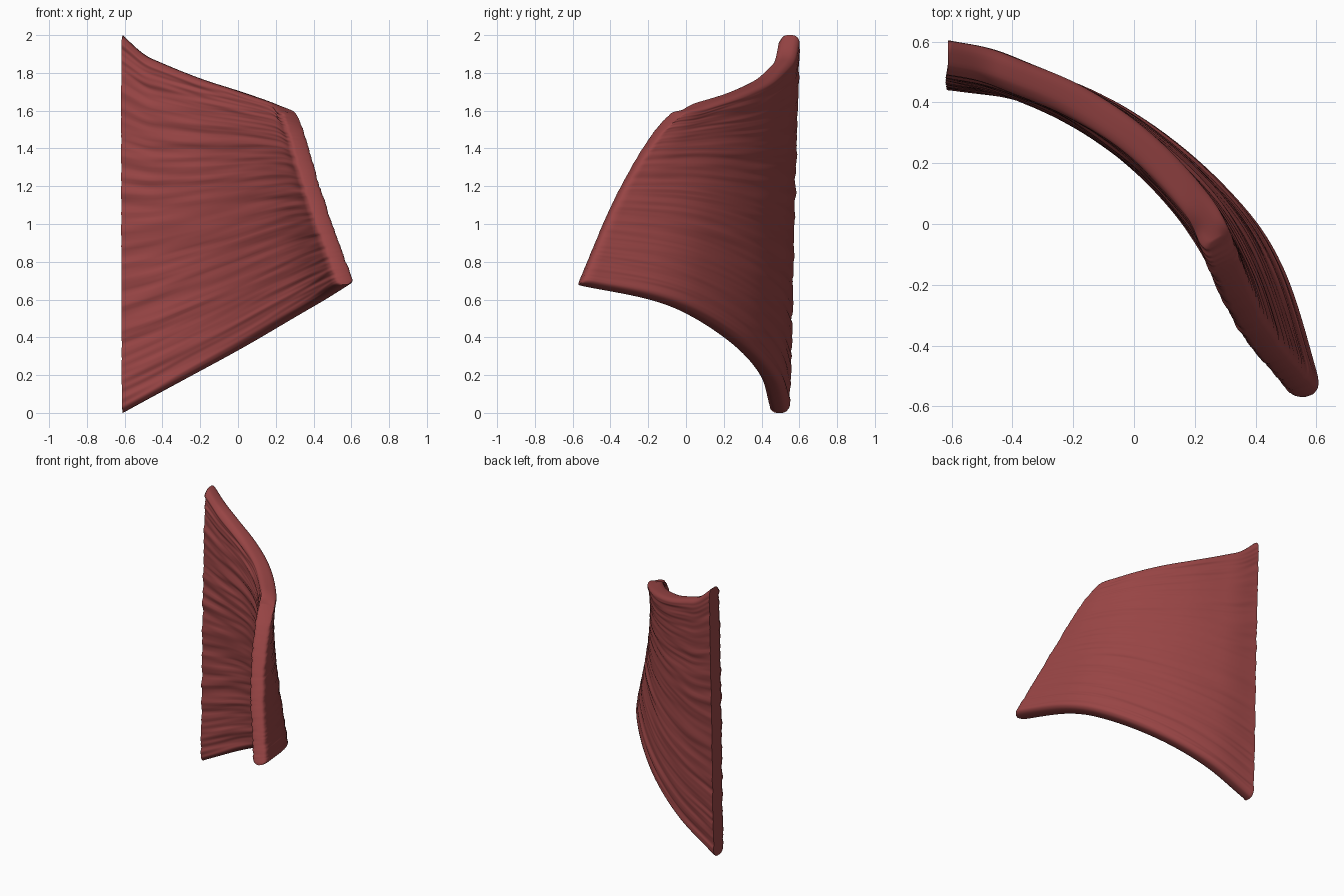
import bpy, bmesh, math
from mathutils import Vector, noise

if "Cube" in bpy.data.objects:
    bpy.data.objects.remove(bpy.data.objects["Cube"])

NU, NV = 60, 170       # samples along / across the fibres
HALF = 0.054           # half thickness of the sheet


def spline(points):
    """Catmull-Rom curve through points, returned as f(t) by arc length."""
    p = [Vector(q) for q in points]
    p = [2 * p[0] - p[1]] + p + [2 * p[-1] - p[-2]]
    dense = []
    for i in range(1, len(p) - 2):
        a, b, c, d = p[i - 1:i + 3]
        for k in range(30):
            t = k / 30
            dense.append(0.5 * (2 * b + (c - a) * t + (2 * a - 5 * b + 4 * c - d) * t ** 2
                                + (3 * b - a - 3 * c + d) * t ** 3))
    dense.append(p[-2])
    dist = [0.0]
    for a, b in zip(dense, dense[1:]):
        dist.append(dist[-1] + (b - a).length)

    def f(t):
        s = t * dist[-1]
        i = 0
        while i < len(dist) - 2 and dist[i + 1] < s:
            i += 1
        return dense[i].lerp(dense[i + 1], (s - dist[i]) / (dist[i + 1] - dist[i]))
    return f


# Four border curves of the sheet's middle surface
bottom = spline([(-.612, .495, 0), (-.3, .445, .17), (0, .305, .335), (.28, .07, .5),
                 (.45, -.17, .6), (.575, -.565, .68)])
top = spline([(-.612, .55, 2), (-.5, .53, 1.9), (-.4, .495, 1.85), (-.2, .41, 1.77),
              (0, .28, 1.705), (.2, .08, 1.635), (.27, -.05, 1.59)])
left = spline([(-.612, .495, 0), (-.612, .51, .5), (-.612, .52, 1), (-.612, .55, 2)])
free = spline([(.575, -.565, .68), (.44, -.41, 1.05), (.36, -.28, 1.3),
               (.31, -.16, 1.48), (.27, -.05, 1.59)])


def spread(n, pack):
    """Parameters from 0 to 1, packed toward both ends."""
    return [(1 - pack) * i / n + pack * (0.5 - 0.5 * math.cos(math.pi * i / n))
            for i in range(n + 1)]


us, vs = spread(NU, .8), spread(NV, .8)
B, T = [bottom(u) for u in us], [top(u) for u in us]
L, F = [left(v) for v in vs], [free(v) for v in vs]

# Coons patch between the borders
mid = [[B[i] * (1 - v) + T[i] * v + L[j] * (1 - u) + F[j] * u
        - (B[0] * (1 - u) * (1 - v) + B[-1] * u * (1 - v) + T[0] * (1 - u) * v + T[-1] * u * v)
        for j, v in enumerate(vs)] for i, u in enumerate(us)]


def rounding(d, r, low):
    k = min(d / r, 1)
    return low + (1 - low) * math.sqrt(1 - (1 - k) ** 2)


bm = bmesh.new()
sides = []
for sign in (1, -1):
    grid = []
    for i, u in enumerate(us):
        row = []
        for j, v in enumerate(vs):
            du = mid[min(i + 1, NU)][j] - mid[max(i - 1, 0)][j]
            dv = mid[i][min(j + 1, NV)] - mid[i][max(j - 1, 0)]
            n = dv.cross(du).normalized()
            if i == 0:
                n = Vector((0, n.y, 0)).normalized()
            t = HALF * rounding(min(v, 1 - v), .025, .25) * rounding(1 - u, .03, .55)
            # fibre grooves running along u
            amp = .012 if sign < 0 else .008
            g = noise.noise(Vector((u * 2.5, v * 30, 7 * sign)))
            g += .6 * noise.noise(Vector((u * 4 + 9, v * 70, 7 * sign)))
            t += amp * g * (1 - .35 * u) * min(1, .3 + 20 * min(v, 1 - v))
            row.append(bm.verts.new(mid[i][j] + n * sign * t))
        grid.append(row)
    sides.append(grid)

# Skin both faces and close the rim
a, b = sides
for i in range(NU):
    for j in range(NV):
        for g in (a, b):
            bm.faces.new((g[i][j], g[i + 1][j], g[i + 1][j + 1], g[i][j + 1]))
    for j in (0, NV):
        bm.faces.new((a[i][j], a[i + 1][j], b[i + 1][j], b[i][j]))
for j in range(NV):
    for i in (0, NU):
        bm.faces.new((a[i][j], a[i][j + 1], b[i][j + 1], b[i][j]))
bmesh.ops.recalc_face_normals(bm, faces=bm.faces)

me = bpy.data.meshes.new("muscle_sheet")
bm.to_mesh(me)
bm.free()
obj = bpy.data.objects.new("muscle_sheet", me)
bpy.context.collection.objects.link(obj)

mat = bpy.data.materials.new("muscle_red")
mat.diffuse_color = (.31, .058, .058, 1)
mat.use_nodes = True
mat.node_tree.nodes["Principled BSDF"].inputs["Base Color"].default_value = mat.diffuse_color
me.materials.append(mat)

bpy.context.view_layer.objects.active = obj
obj.select_set(True)
bpy.ops.object.shade_smooth_by_angle(angle=math.radians(50))
